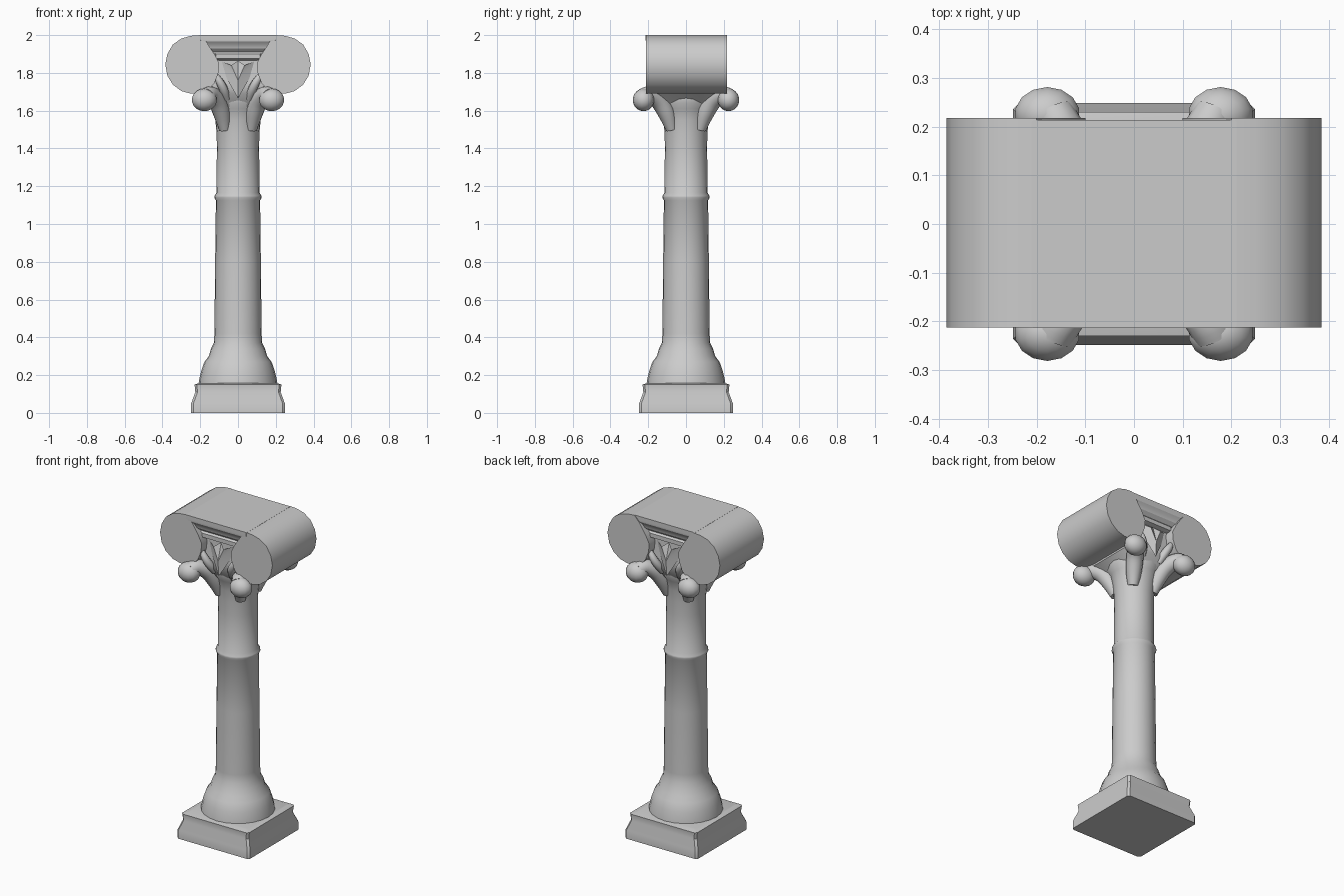
import bpy, bmesh, math
from mathutils import Vector

if "Cube" in bpy.data.objects:
    bpy.data.objects.remove(bpy.data.objects["Cube"])

stone = bpy.data.materials.new("pale_grey_stone")
stone.use_nodes = True
GREY = (0.6, 0.6, 0.6, 1)
stone.diffuse_color = GREY
stone.node_tree.nodes["Principled BSDF"].inputs["Base Color"].default_value = GREY


def finish(bm, name, angle=40):
    """Turn a bmesh into a shaded stone object."""
    bmesh.ops.recalc_face_normals(bm, faces=bm.faces)
    mesh = bpy.data.meshes.new(name)
    bm.to_mesh(mesh)
    bm.free()
    mesh.materials.append(stone)
    obj = bpy.data.objects.new(name, mesh)
    bpy.context.collection.objects.link(obj)
    bpy.ops.object.select_all(action="DESELECT")
    obj.select_set(True)
    bpy.context.view_layer.objects.active = obj
    bpy.ops.object.shade_smooth_by_angle(angle=math.radians(angle))
    return obj


def loft(rings, name, angle=40):
    """Skin a list of equal-length closed rings and cap the ends."""
    bm = bmesh.new()
    rows = [[bm.verts.new(p) for p in ring] for ring in rings]
    n = len(rows[0])
    for a, b in zip(rows, rows[1:]):
        for i in range(n):
            j = (i + 1) % n
            bm.faces.new((a[i], a[j], b[j], b[i]))
    bm.faces.new(rows[0])
    bm.faces.new(rows[-1])
    return finish(bm, name, angle)


def circle(r, z, n=24):
    return [(r * math.cos(math.tau * i / n), r * math.sin(math.tau * i / n), z) for i in range(n)]


def rect(x, y, z, cut=0.012):
    """Rectangle with small chamfered corners."""
    return [(x - cut, -y, z), (x, cut - y, z), (x, y - cut, z), (x - cut, y, z),
            (cut - x, y, z), (-x, y - cut, z), (-x, cut - y, z), (cut - x, -y, z)]


def tube(points, name, n=12):
    """Tapered tube through (x, y, z, radius) points, smoothed by a spline."""
    pts = [Vector(p) for p in points]
    pts = [pts[0]] + pts + [pts[-1]]
    path = []
    for a, b, c, d in zip(pts, pts[1:], pts[2:], pts[3:]):
        for k in range(4):
            t = k / 4
            path.append(0.5 * (2 * b + (c - a) * t + (2 * a - 5 * b + 4 * c - d) * t * t
                               + (3 * b - a - 3 * c + d) * t ** 3))
    path.append(pts[-1])
    rings = []
    for i, p in enumerate(path):
        way = (path[min(i + 1, len(path) - 1)] - path[max(i - 1, 0)]).to_3d().normalized()
        side = way.cross(Vector((points[-1][1], -points[-1][0], 0))).normalized()
        up = way.cross(side)
        rings.append([p.to_3d() + p.w * (side * math.cos(math.tau * k / n) + up * math.sin(math.tau * k / n))
                      for k in range(n)])
    return loft(rings, name, 60)


# Square plinth
loft([rect(w, w, z) for w, z in ((0.248, 0), (0.248, 0.05), (0.226, 0.11), (0.23, 0.15), (0.205, 0.158))],
     "plinth", 30)

# Bell foot, shaft with its ring, and flared neck
profile = [(0.21, 0.14), (0.207, 0.17), (0.195, 0.22), (0.178, 0.27), (0.155, 0.30), (0.143, 0.34),
           (0.128, 0.37), (0.125, 0.42), (0.121, 0.8), (0.117, 1.125), (0.126, 1.14), (0.124, 1.15),
           (0.114, 1.165), (0.112, 1.4), (0.113, 1.48), (0.12, 1.55), (0.132, 1.61), (0.15, 1.64), (0.15, 1.67)]
loft([circle(r, z) for r, z in profile], "shaft", 50)

# Core behind the leaves
loft([rect(x, y, z) for x, y, z in ((0.11, 0.13, 1.62), (0.17, 0.17, 1.69), (0.17, 0.16, 1.75), (0.15, 0.16, 1.9))],
     "capital_core", 40)

# Stepped moulding under the flat top
steps = [(0.1, 0.165, 1.865), (0.12, 0.185, 1.875), (0.12, 0.185, 1.9), (0.15, 0.175, 1.91), (0.15, 0.195, 1.93),
         (0.17, 0.2, 1.95), (0.17, 0.212, 1.965), (0.21, 0.214, 1.975), (0.21, 0.214, 2.0)]
loft([rect(x, y, z, 0.004) for x, y, z in steps], "abacus", 25)

# Scroll rolls: half outline in x and z, drawn from the top inwards
roll = [(0.2, 2.0), (0.165, 1.96), (0.125, 1.9), (0.1, 1.85), (0.104, 1.8), (0.125, 1.745), (0.16, 1.705),
        (0.2, 1.69), (0.25, 1.69), (0.3, 1.704), (0.345, 1.738), (0.374, 1.785), (0.385, 1.845),
        (0.374, 1.9), (0.345, 1.95), (0.3, 1.982), (0.25, 1.996)]
for s, label in ((1, "left"), (-1, "right")):
    loft([[(s * x, y, z) for x, z in roll] for y in (-0.213, 0.218)], label + "_scroll_roll", 40)

for f, end in ((-1, "front"), (1, "back")):
    # Pointed leaf with a raised ridge
    bm = bmesh.new()
    outline = [(-0.085, 0.16, 1.86), (-0.035, 0.19, 1.84), (0, 0.165, 1.865), (0.035, 0.19, 1.84),
               (0.085, 0.16, 1.86), (0.06, 0.165, 1.77), (0, 0.19, 1.665), (-0.06, 0.165, 1.77)]
    rim = [bm.verts.new((x, f * y, z)) for x, y, z in outline]
    ridge = bm.verts.new((0, f * 0.195, 1.76))
    for a, b in zip(rim, rim[1:] + rim[:1]):
        bm.faces.new((a, b, ridge))
    finish(bm, end + "_pointed_leaf", 30)

    for s, label in ((1, "left"), (-1, "right")):
        # Corner leaf rising from the neck and curling over into a knob
        arm = [(0.07, 0.075, 1.5, 0.03), (0.085, 0.1, 1.58, 0.045), (0.11, 0.14, 1.65, 0.048),
               (0.145, 0.19, 1.685, 0.045), (0.165, 0.225, 1.675, 0.045)]
        tube([(s * x, f * y, z, r) for x, y, z, r in arm], f"{end}_{label}_corner_leaf")
        bm = bmesh.new()
        bmesh.ops.create_uvsphere(bm, u_segments=14, v_segments=9, radius=1)
        bmesh.ops.scale(bm, vec=(0.068, 0.057, 0.06), verts=bm.verts)
        bmesh.ops.translate(bm, vec=(s * 0.178, f * 0.225, 1.657), verts=bm.verts)
        finish(bm, f"{end}_{label}_leaf_knob", 60)
        # Stalk running from the scroll down beside the pointed leaf
        stalk = [(0.12, 0.185, 1.79, 0.016), (0.095, 0.185, 1.75, 0.022), (0.075, 0.17, 1.71, 0.024),
                 (0.06, 0.14, 1.665, 0.022)]
        tube([(s * x, f * y, z, r) for x, y, z, r in stalk], f"{end}_{label}_stalk", 8)
